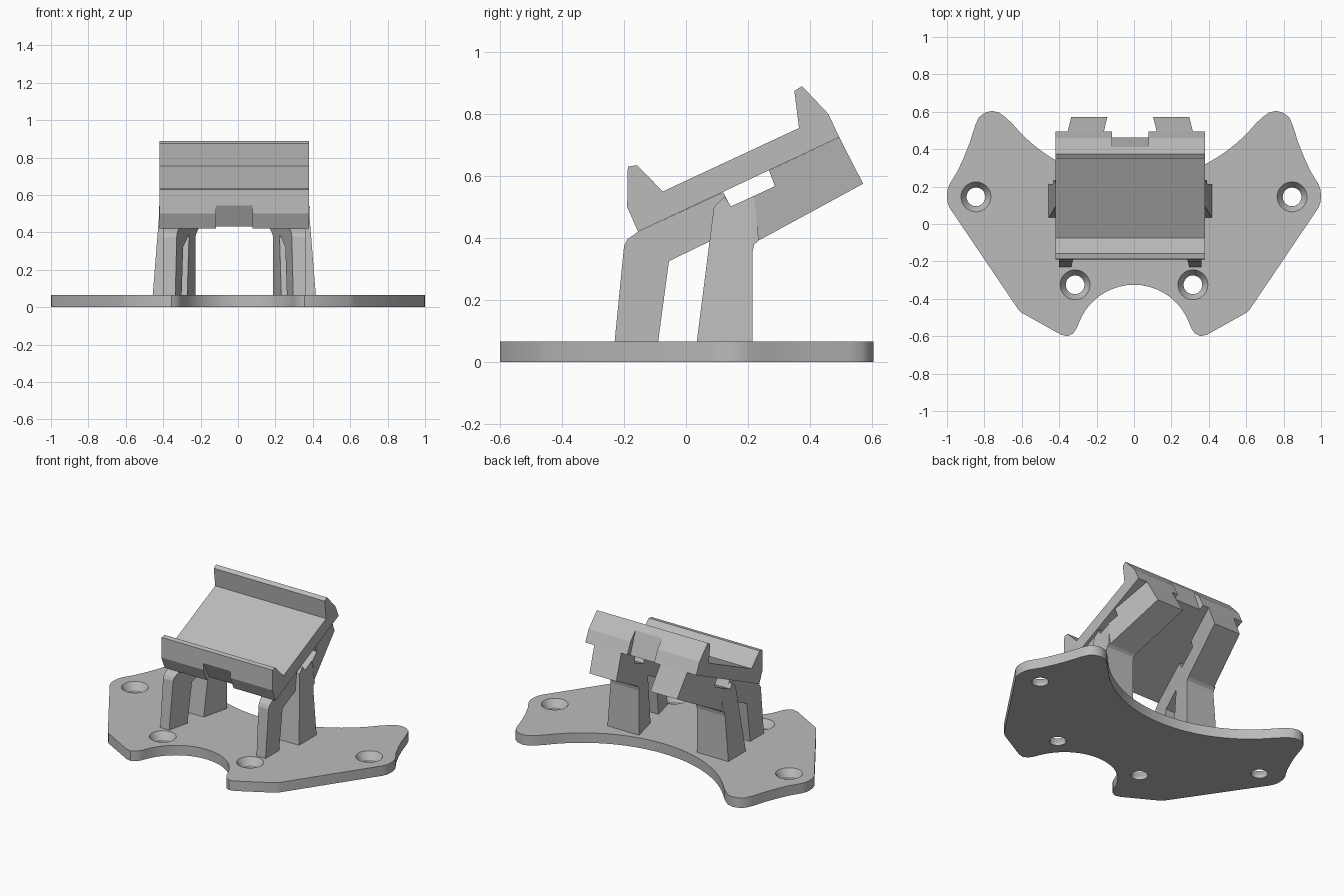
import bpy, bmesh
from math import cos, sin, pi, asin

cube = bpy.data.objects.get("Cube")
if cube:
    bpy.data.objects.remove(cube, do_unlink=True)

MID = -0.02      # centre of the holder, slightly off the plate centre
PLATE = 0.065    # plate thickness

grey = bpy.data.materials.new("plain grey")
grey.use_nodes = True
colour = (0.5, 0.5, 0.5, 1)
grey.diffuse_color = colour
grey.node_tree.nodes["Principled BSDF"].inputs["Base Color"].default_value = colour


def add_object(name, bm):
    bmesh.ops.recalc_face_normals(bm, faces=bm.faces)
    mesh = bpy.data.meshes.new(name)
    bm.to_mesh(mesh)
    bm.free()
    mesh.materials.append(grey)
    obj = bpy.data.objects.new(name, mesh)
    bpy.context.collection.objects.link(obj)
    return obj


def loft(name, first, second):
    """Solid between two matching outlines."""
    bm = bmesh.new()
    a = [bm.verts.new(p) for p in first]
    b = [bm.verts.new(p) for p in second]
    bm.faces.new(a)
    bm.faces.new(b[::-1])
    for i in range(len(a)):
        j = (i + 1) % len(a)
        bm.faces.new((a[i], b[i], b[j], a[j]))
    return add_object(name, bm)


def side_part(name, profile, inner, outer, side=1):
    """Side profile (y, z) spanning inner to outer distance from the middle."""
    return loft(name,
                [(MID + side * inner(y, z), y, z) for y, z in profile],
                [(MID + side * outer(y, z), y, z) for y, z in profile])


def cut(target, cutter):
    mod = target.modifiers.new("cut", 'BOOLEAN')
    mod.operation = 'DIFFERENCE'
    mod.solver = 'EXACT'
    mod.object = cutter
    deps = bpy.context.evaluated_depsgraph_get()
    mesh = bpy.data.meshes.new_from_object(target.evaluated_get(deps))
    target.modifiers.clear()
    target.data = mesh
    bpy.data.objects.remove(cutter, do_unlink=True)


def circle(x, y, r, z, n=32):
    return [(x + r * cos(2 * pi * i / n), y + r * sin(2 * pi * i / n), z) for i in range(n)]


def arc(cy, r, x0, x1, sign, n):
    """Points on a circle centred on the y axis, from x0 to x1."""
    a0, a1 = asin(x0 / r), asin(x1 / r)
    angles = [a0 + (a1 - a0) * i / n for i in range(n + 1)]
    return [(r * sin(a), cy + sign * r * cos(a)) for a in angles]


# Base plate: right half outline from the front scoop round to the back arc
half = arc(-0.64, 0.315, 0, 0.295, 1, 10)
half += [(0.305, -0.555), (0.325, -0.585), (0.355, -0.6), (0.39, -0.592),
         (0.6, -0.475), (0.62, -0.455), (0.985, 0.085), (0.997, 0.115),
         (1.0, 0.15), (0.997, 0.185), (0.985, 0.215), (0.945, 0.28),
         (0.91, 0.355), (0.88, 0.43), (0.848, 0.53), (0.83, 0.57),
         (0.80, 0.594), (0.76, 0.605), (0.72, 0.595), (0.69, 0.573)]
half += arc(1.07, 0.841, 0.65, 0, -1, 16)
outline = half + [(-x, y) for x, y in half[-2:0:-1]]
plate = loft("base_plate", [(x, y, 0) for x, y in outline],
             [(x, y, PLATE) for x, y in outline])

# Countersunk screw holes
for side in (-1, 1):
    for x, y in ((0.845, 0.145), (0.315, -0.325)):
        cut(plate, loft("hole_cutter", circle(side * x, y, 0.05, -0.1),
                        circle(side * x, y, 0.05, 0.1)))
        cut(plate, loft("sink_cutter", circle(side * x, y, 0.05, 0.02),
                        circle(side * x, y, 0.1, 0.095)))

# Tilted cradle with a hooked lip at each end
cradle_profile = [(0.35, 0.875), (0.375, 0.89), (0.46, 0.8), (0.495, 0.725),
                  (-0.155, 0.42), (-0.19, 0.5), (-0.188, 0.63), (-0.158, 0.635),
                  (-0.075, 0.55), (0.365, 0.755)]
cradle = side_part("cradle", cradle_profile, lambda y, z: -0.4, lambda y, z: 0.4)

# Strap channels in the outside of both lips
for channel in ([(0.41, 0.855), (0.47, 0.69), (0.6, 0.69), (0.6, 0.855)],
                [(-0.195, 0.555), (-0.12, 0.41), (-0.3, 0.38), (-0.3, 0.555)]):
    cut(cradle, side_part("channel_cutter", channel,
                          lambda y, z: -0.097, lambda y, z: 0.097))


# Supports: the inner faces lie on one plane that closes towards the back
def inner(y, z):
    return 0.315 - 0.24 * (y + 0.23)


front_leg = [(-0.232, 0.05), (-0.2, 0.375), (-0.19, 0.395), (-0.155, 0.42),
             (0.12, 0.548), (0.145, 0.5), (0.12, 0.41), (-0.055, 0.325), (-0.092, 0.05)]
rear_leg = [(0.033, 0.05), (0.09, 0.5), (0.125, 0.534), (0.145, 0.502),
            (0.22, 0.536), (0.235, 0.392), (0.22, 0.378), (0.215, 0.355), (0.215, 0.05)]
rear_beam = [(0.22, 0.536), (0.287, 0.567), (0.268, 0.618), (0.495, 0.725),
             (0.572, 0.575), (0.235, 0.392)]
for side, label in ((1, "left"), (-1, "right")):
    side_part(label + "_front_leg", front_leg, inner,
              lambda y, z: 0.38, side)
    side_part(label + "_rear_leg", rear_leg, inner,
              lambda y, z: 0.436 - 0.08 * (z - PLATE), side)
    side_part(label + "_rear_beam", rear_beam, inner,
              lambda y, z: 0.405 - 0.25 * (y - 0.215), side)

# Smooth the curved walls of the plate only
bpy.ops.object.select_all(action='DESELECT')
plate.select_set(True)
bpy.context.view_layer.objects.active = plate
bpy.ops.object.shade_smooth_by_angle(angle=pi / 6)
